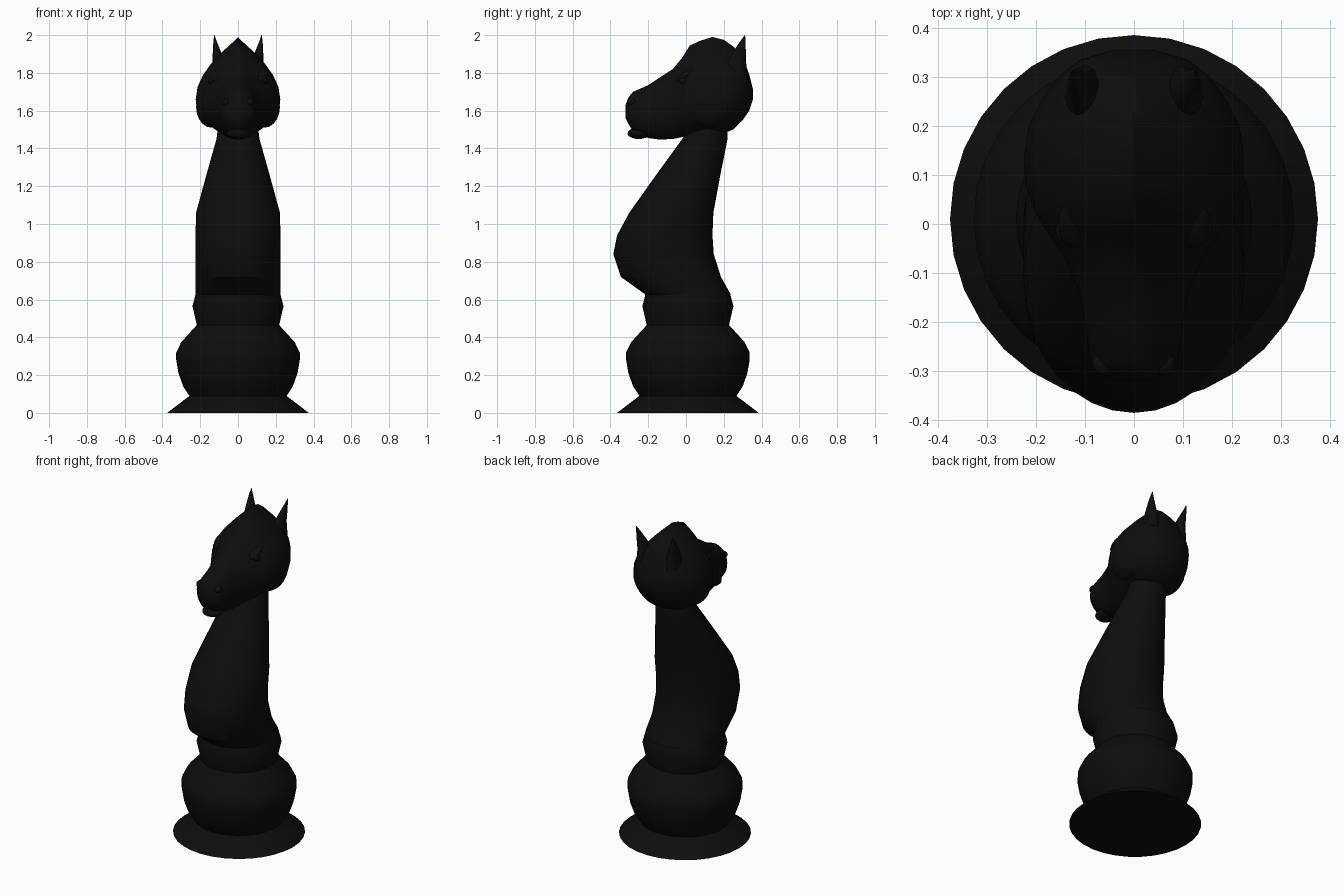
import bpy, bmesh, math
from math import sin, cos, pi
from mathutils import Vector

cube = bpy.data.objects.get("Cube")
if cube:
    bpy.data.objects.remove(cube, do_unlink=True)

black = bpy.data.materials.new("ebony_black")
black.use_nodes = True
COLOUR = (0.004, 0.004, 0.004, 1)
black.diffuse_color = COLOUR
bsdf = black.node_tree.nodes["Principled BSDF"]
bsdf.inputs["Base Color"].default_value = COLOUR


def finish(name, bm, angle):
    bmesh.ops.recalc_face_normals(bm, faces=bm.faces)
    mesh = bpy.data.meshes.new(name)
    bm.to_mesh(mesh)
    bm.free()
    mesh.materials.append(black)
    obj = bpy.data.objects.new(name, mesh)
    bpy.context.collection.objects.link(obj)
    bpy.ops.object.select_all(action='DESELECT')
    obj.select_set(True)
    bpy.context.view_layer.objects.active = obj
    bpy.ops.object.shade_smooth_by_angle(angle=math.radians(angle))
    return obj


def loft(name, rings, angle=30):
    """Skin a list of equal-length point rings and cap both ends."""
    bm = bmesh.new()
    loops = [[bm.verts.new(p) for p in ring] for ring in rings]
    n = len(loops[0])
    for a, b in zip(loops, loops[1:]):
        for i in range(n):
            j = (i + 1) % n
            bm.faces.new((a[i], a[j], b[j], b[i]))
    bm.faces.new(loops[0])
    bm.faces.new(loops[-1])
    return finish(name, bm, angle)


def flat_ring(z, x, y, rx, ry, n=32):
    return [(x + rx * sin(2 * pi * i / n), y + ry * cos(2 * pi * i / n), z) for i in range(n)]


def ellipsoid(name, centre, size, tilt=0):
    bm = bmesh.new()
    bmesh.ops.create_uvsphere(bm, u_segments=16, v_segments=10, radius=1)
    obj = finish(name, bm, 60)
    obj.location, obj.scale = centre, size
    obj.rotation_euler.x = tilt
    return obj


# Turned pedestal: height, radius
pedestal = [(0, .375), (.09, .257), (.14, .29), (.21, .315), (.28, .327), (.32, .327),
            (.375, .30), (.465, .218), (.565, .241), (.63, .224)]
loft("pedestal", [flat_ring(z, 0, .01, r, r) for z, r in pedestal])

# Neck and chest: height, front y, back y, half width
neck = [(.60, -.20, .23, .218), (.63, -.22, .235, .225), (.72, -.345, .185, .225), (.84, -.385, .147, .225),
        (.94, -.365, .14, .225), (1.06, -.30, .145, .222), (1.25, -.165, .18, .17),
        (1.45, -.02, .22, .114), (1.56, .05, .22, .10)]
loft("neck", [flat_ring(z, 0, (f + b) / 2, w, (b - f) / 2) for z, f, b, w in neck])


# Head: y, bottom z, widest z, top z, half width, sharpness of the crest
def head_ring(y, low, mid, high, w, sharp, n=32):
    ring = []
    for i in range(n):
        a = 2 * pi * i / n
        s, c = sin(a), cos(a)
        power = sharp if s > 0 else 0.85
        x = math.copysign(abs(c) ** power, c) * w
        ring.append((x, y, mid + s * ((high - mid) if s > 0 else (mid - low))))
    return ring


head = [(-.32, 1.56, 1.60, 1.63, .035, 1), (-.305, 1.53, 1.60, 1.67, .07, 1),
        (-.28, 1.49, 1.60, 1.70, .09, 1), (-.2, 1.455, 1.60, 1.735, .10, 1),
        (-.14, 1.447, 1.60, 1.775, .112, 1.1), (-.07, 1.45, 1.62, 1.82, .14, 1.3),
        (-.02, 1.46, 1.64, 1.88, .175, 1.6), (.02, 1.47, 1.65, 1.945, .20, 1.9),
        (.08, 1.485, 1.66, 1.972, .222, 2.2), (.14, 1.485, 1.66, 1.99, .224, 2.3),
        (.2, 1.48, 1.67, 1.975, .215, 2.2), (.25, 1.50, 1.68, 1.94, .19, 1.8),
        (.30, 1.55, 1.69, 1.89, .155, 1.4), (.335, 1.60, 1.69, 1.79, .11, 1),
        (.355, 1.66, 1.69, 1.71, .04, 1)]
loft("head", [head_ring(*h) for h in head], 50)

# Chin with a slight gap below the upper lip
ellipsoid("lower_lip", (0, -.25, 1.48), (.06, .06, .03))

# Ears, eyes, brows, nostrils and cheeks on both sides
ear = [(1.78, .10, .25, .045, .075), (1.86, .102, .268, .033, .05), (1.90, .11, .28, .024, .037),
       (1.94, .117, .292, .015, .024), (1.97, .122, .302, .008, .013), (2.0, .125, .312, .001, .001)]
for side, s in (("left", 1), ("right", -1)):
    loft(side + "_ear", [flat_ring(z, s * x, y, rx, ry, 12) for z, x, y, rx, ry in ear], 50)
    ellipsoid(side + "_eye", (s * .135, -.01, 1.755), (.025, .032, .02), -.5)
    ellipsoid(side + "_brow", (s * .12, 0, 1.79), (.035, .06, .018), .6)
    ellipsoid(side + "_nostril", (s * .06, -.285, 1.645), (.025, .025, .02), .5)
    ellipsoid(side + "_cheek", (s * .14, .12, 1.62), (.082, .13, .11))
